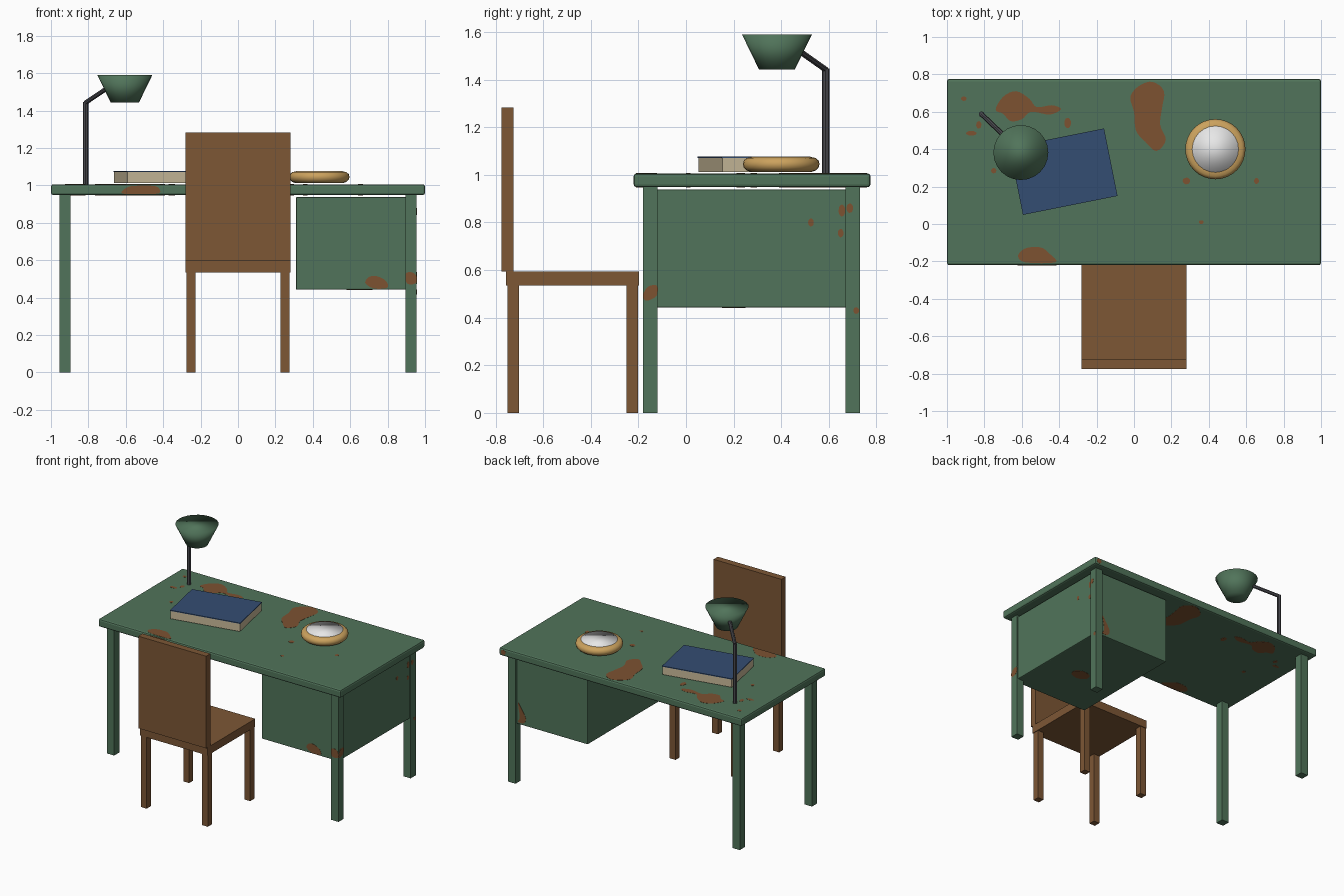
import bpy, bmesh, math
from mathutils import Vector, Matrix

if "Cube" in bpy.data.objects:
    bpy.data.objects.remove(bpy.data.objects["Cube"])


def mat(name, rgb):
    m = bpy.data.materials.new(name)
    m.diffuse_color = (*rgb, 1)
    m.use_nodes = True
    m.node_tree.nodes["Principled BSDF"].inputs["Base Color"].default_value = m.diffuse_color
    return m


GREEN = mat("green_paint", (.082, .175, .103))
RUST = mat("rust", (.205, .085, .031))
WOOD = mat("brown_wood", (.205, .095, .036))
BLUE = mat("blue_cover", (.034, .075, .17))
PAGES = mat("cream_paper", (.58, .49, .32))
GOLD = mat("golden_rim", (.60, .36, .11))
WHITE = mat("white", (.80, .80, .80))
METAL = mat("dark_metal", (.065, .065, .075))


def finish(name, bm, material, smooth=False):
    bmesh.ops.recalc_face_normals(bm, faces=bm.faces)
    me = bpy.data.meshes.new(name)
    bm.to_mesh(me)
    bm.free()
    me.materials.append(material)
    for p in me.polygons:
        p.use_smooth = smooth
    ob = bpy.data.objects.new(name, me)
    bpy.context.collection.objects.link(ob)
    return ob


def box(name, x, y, z, material, bevel=0):
    bm = bmesh.new()
    bmesh.ops.create_cube(bm, size=1)
    for v in bm.verts:
        for i, (a, b) in enumerate((x, y, z)):
            v.co[i] = a if v.co[i] < 0 else b
    if bevel:
        bmesh.ops.bevel(bm, geom=bm.edges[:], offset=bevel, segments=2,
                        affect='EDGES', profile=.5)
    return finish(name, bm, material)


def lathe(name, profile, center, sides, material):
    """Closed solid turned around z from (radius, height) pairs."""
    bm = bmesh.new()
    rings = [[bm.verts.new((center[0] + r * math.cos(2 * math.pi * i / sides),
                            center[1] + r * math.sin(2 * math.pi * i / sides), z))
              for i in range(sides)] for r, z in profile]
    for a, b in zip(rings, rings[1:]):
        for i in range(sides):
            j = (i + 1) % sides
            bm.faces.new((a[i], a[j], b[j], b[i]))
    bm.faces.new(rings[0][::-1])
    bm.faces.new(rings[-1])
    return finish(name, bm, material, True)


def rod(name, p, q, r, material):
    p, q = Vector(p), Vector(q)
    bm = bmesh.new()
    m = Matrix.Translation((p + q) / 2) @ (q - p).to_track_quat('Z', 'Y').to_matrix().to_4x4()
    bmesh.ops.create_cone(bm, cap_ends=True, segments=8, radius1=r, radius2=r,
                          depth=(q - p).length, matrix=m)
    return finish(name, bm, material)


def patch(name, pts, axis, level, thick=.002):
    """Thin rust plate: closed smooth outline in the plane across the axis."""
    n, out = len(pts), []
    for i in range(n):
        a, b, c, d = (Vector(pts[(i + k) % n]) for k in (-1, 0, 1, 2))
        for t in (0, .25, .5, .75):
            out.append(.5 * (2 * b + (c - a) * t + (2 * a - 5 * b + 4 * c - d) * t * t
                             + (3 * b - a - 3 * c + d) * t ** 3))
    bm = bmesh.new()
    verts = []
    for p in out:
        co = list(p)
        co.insert(axis, level)
        verts.append(bm.verts.new(co))
    face = bm.faces.new(verts)
    new = bmesh.ops.extrude_face_region(bm, geom=[face])["geom"]
    shift = [0, 0, 0]
    shift[axis] = thick
    bmesh.ops.translate(bm, vec=shift, verts=[v for v in new if isinstance(v, bmesh.types.BMVert)])
    return finish(name, bm, RUST)


def spot(u, v, ru, rv):
    return [(u + ru * math.cos(k * math.pi / 3 + .3), v + rv * math.sin(k * math.pi / 3 + .3))
            for k in range(6)]


# Desk
box("desk_top", (-1, 1), (-.22, .775), (.948, 1.006), GREEN, .012)
for sx in (-1, 1):
    for y in (-.18, .67):
        box("desk_leg", sorted((sx * .895, sx * .955)), (y, y + .06), (0, .95), GREEN)
box("drawer_cabinet", (.31, .945), (-.165, .715), (.442, .938), GREEN, .006)

# Rust on both faces of the desk top
top_patches = [
    [(-.74, .61), (-.70, .68), (-.63, .71), (-.56, .67), (-.52, .625), (-.44, .635),
     (-.39, .615), (-.45, .585), (-.55, .60), (-.60, .56), (-.66, .55), (-.70, .59)],
    [(-.02, .68), (.03, .74), (.10, .76), (.16, .71), (.15, .62), (.14, .53), (.17, .45),
     (.12, .39), (.06, .44), (.01, .50), (.0, .60)],
    [(-.62, -.17), (-.58, -.13), (-.50, -.125), (-.45, -.16), (-.42, -.205), (-.58, -.205)],
]
top_patches += [spot(*s) for s in (
    (-.91, .67, .015, .012), (-.83, .53, .014, .02), (-.87, .485, .028, .013),
    (-.355, .54, .018, .028), (-.75, .285, .014, .014), (.28, .23, .02, .018),
    (.655, .23, .013, .016), (.36, .01, .013, .01))]
for pts in top_patches:
    patch("rust_top", pts, 2, 1.005)
    patch("rust_underside", pts, 2, .947)

# Rust on the upright faces
patch("rust_front_edge", [(-.62, .957), (-.60, .985), (-.56, .997), (-.45, .997),
                          (-.42, .98), (-.425, .957), (-.52, .953)], 1, -.2215)
patch("rust_back_edge", spot(.965, .978, .02, .018), 1, .774)
patch("rust_cabinet_front", [(.68, .48), (.70, .51), (.74, .515), (.79, .49), (.80, .455),
                             (.75, .447), (.71, .455)], 1, -.1665)
patch("rust_leg_front", [(.898, .53), (.93, .535), (.953, .515), (.953, .48), (.92, .47),
                         (.898, .485)], 1, -.1815)
patch("rust_leg_side", [(-.178, .50), (-.16, .53), (-.122, .535), (-.122, .495),
                        (-.15, .475), (-.175, .475)], 0, .954)
patch("rust_cabinet_back", [(.87, .50), (.885, .60), (.86, .57), (.82, .50), (.84, .46),
                            (.885, .46)], 1, .714)
patch("rust_cabinet_bottom", spot(.65, .2, .07, .05), 2, .4405)
for u, v, a, b in ((.525, .80, .012, .017), (.655, .85, .014, .025), (.65, .755, .012, .018)):
    patch("rust_cabinet_side", spot(u, v, a, b), 0, .944)
patch("rust_back_leg_upper", spot(.688, .86, .014, .02), 0, .954)
patch("rust_back_leg_lower", spot(.715, .43, .012, .014), 0, .954)

# Chair
box("chair_seat", (-.28, .28), (-.757, -.197), (.535, .595), WOOD)
box("chair_back", (-.28, .28), (-.775, -.725), (.595, 1.282), WOOD)
for sx in (-1, 1):
    for y in (-.75, -.25):
        box("chair_leg", sorted((sx * .228, sx * .276)), (y, y + .048), (0, .536), WOOD)

# Book, turned on the desk
pages = box("book_pages", (-.255, .255), (-.181, .181), (1.012, 1.072), PAGES)
cover = box("book_cover", (-.258, .258), (-.184, .184), (1.071, 1.077), BLUE)
for ob in (pages, cover):
    ob.location = (-.377, .28, 0)
    ob.rotation_euler.z = math.radians(11.3)

# Dish with a white top
lathe("dish_rim", [(.125, 1.012), (.145, 1.018), (.157, 1.03), (.161, 1.045), (.157, 1.06),
                   (.145, 1.071), (.122, 1.075)], (.435, .4), 32, GOLD)
lathe("dish_filling", [(.124, 1.03), (.124, 1.077)], (.435, .4), 24, WHITE)

# Lamp
rod("lamp_pole", (-.815, .587, 1.0), (-.815, .587, 1.447), .015, METAL)
rod("lamp_arm", (-.815, .587, 1.442), (-.64, .42, 1.56), .013, METAL)
lathe("lamp_shade", [(.075, 1.442), (.147, 1.59)], (-.605, .382), 24, GREEN)
